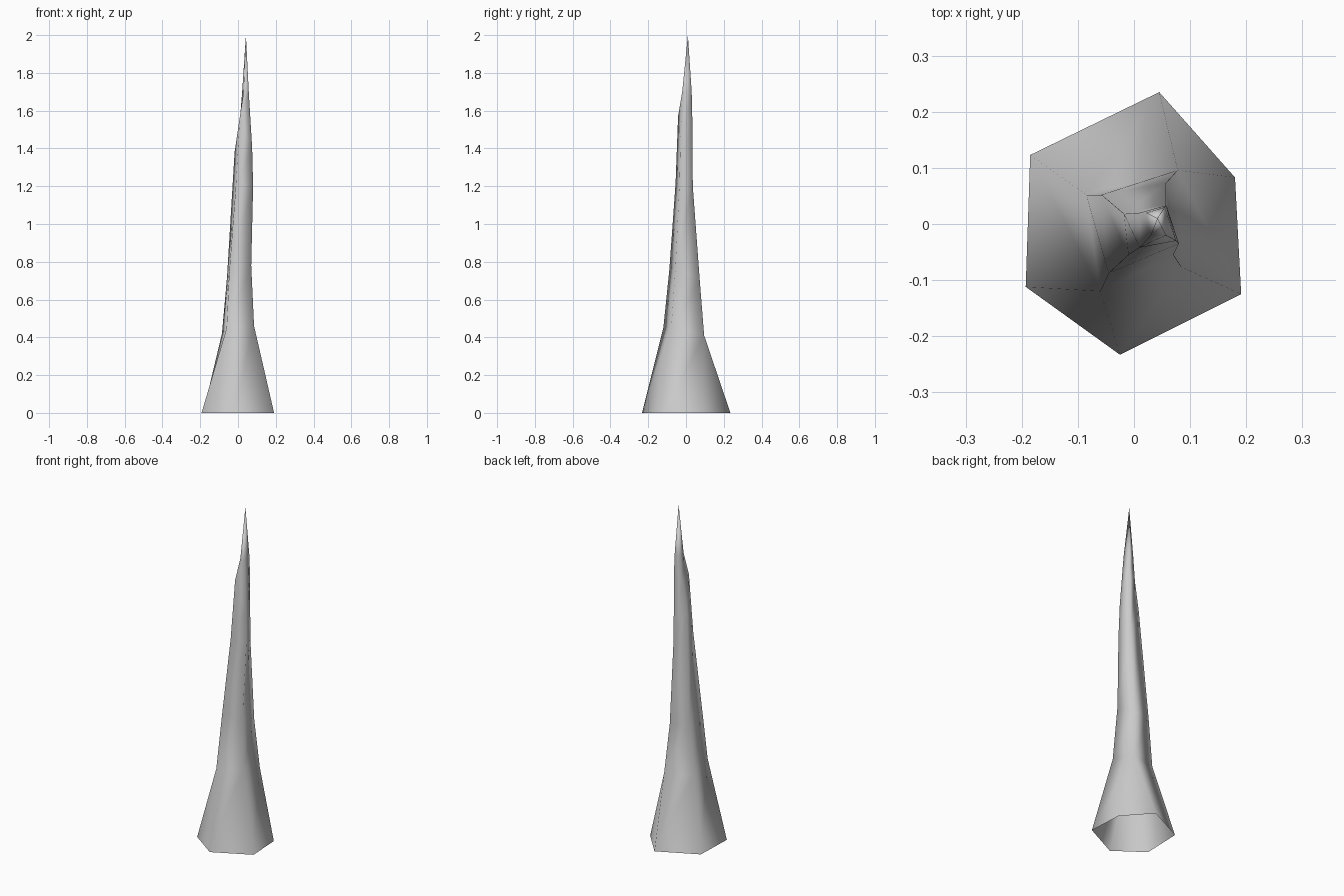
import bpy, bmesh

if "Cube" in bpy.data.objects:
    bpy.data.objects.remove(bpy.data.objects["Cube"])

# Hexagonal foot, counter-clockwise from the front right corner
foot = [(.191, -.125, 0), (.18, .083, 0), (.045, .235, 0),
        (-.185, .123, 0), (-.193, -.112, 0), (-.025, -.233, 0)]
# Four-sided shaft rings, bottom to top
rings = [
    [(.085, -.077, .46), (.078, .096, .41), (-.085, .052, .42), (-.06, -.12, .45)],
    [(.07, -.055, .78), (.057, .073, .70), (-.058, .052, .72), (-.045, -.088, .76)],
    [(.08, -.035, 1.2), (.057, .036, 1.2), (-.018, .018, 1.38), (-.01, -.055, 1.22)],
    [(.075, -.03, 1.4), (.057, .033, 1.58), (.01, .02, 1.55), (.01, -.042, 1.57)],
    [(.057, -.02, 1.7), (.055, .03, 1.7), (.022, .02, 1.7), (.03, -.02, 1.7)],
]
tip_point = (.042, .01, 2.0)

bm = bmesh.new()


def bridge(low, high):
    # Join two loops, using triangles where corners coincide
    n = len(low)
    for i in range(n):
        j = (i + 1) % n
        corners = list(dict.fromkeys([low[i], low[j], high[j], high[i]]))
        bm.faces.new(corners)


base = [bm.verts.new(p) for p in foot]
loops = [[bm.verts.new(p) for p in ring] for ring in rings]
tip = bm.verts.new(tip_point)

# Flared foot: six corners gather into four, underside left open
bridge(base, [loops[0][k] for k in (0, 1, 1, 2, 3, 3)])
# Shaft and pointed tip
for low, high in zip(loops, loops[1:]):
    bridge(low, high)
bridge(loops[-1], [tip] * 4)

for f in bm.faces:
    f.smooth = True
mesh = bpy.data.meshes.new("spike")
bm.to_mesh(mesh)
bm.free()
spike = bpy.data.objects.new("spike", mesh)
bpy.context.collection.objects.link(spike)
